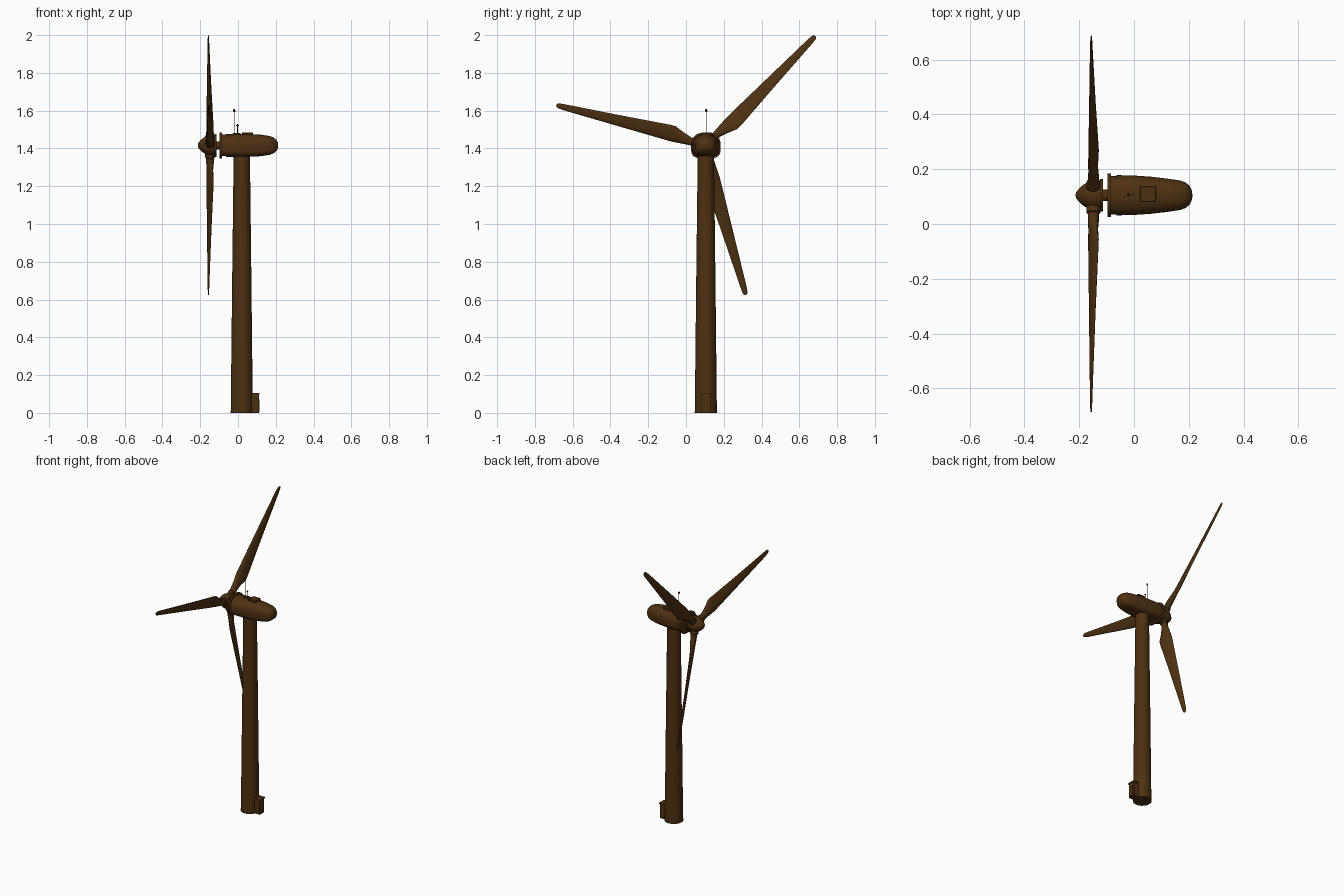
import bpy, bmesh, math
from mathutils import Vector, Matrix

if "Cube" in bpy.data.objects:
    bpy.data.objects.remove(bpy.data.objects["Cube"])

CY, HZ, TX = 0.105, 1.416, 0.02        # rotor axis y, rotor axis z, tower axis x
brown = bpy.data.materials.new("dark_brown")
brown.diffuse_color = (0.075, 0.030, 0.006, 1)
brown.use_nodes = True
brown.node_tree.nodes["Principled BSDF"].inputs["Base Color"].default_value = brown.diffuse_color


def finish(name, bm, angle=35):
    bmesh.ops.recalc_face_normals(bm, faces=bm.faces)
    me = bpy.data.meshes.new(name)
    bm.to_mesh(me)
    bm.free()
    ob = bpy.data.objects.new(name, me)
    bpy.context.collection.objects.link(ob)
    me.materials.append(brown)
    bpy.ops.object.select_all(action='DESELECT')
    ob.select_set(True)
    bpy.context.view_layer.objects.active = ob
    bpy.ops.object.shade_smooth_by_angle(angle=math.radians(angle))
    return ob


def loft(name, rings, angle=35):
    """Skin a list of equal-length closed rings and cap the ends."""
    bm = bmesh.new()
    vs = [[bm.verts.new(p) for p in r] for r in rings]
    n = len(vs[0])
    for a, b in zip(vs, vs[1:]):
        for i in range(n):
            j = (i + 1) % n
            bm.faces.new((a[i], a[j], b[j], b[i]))
    bm.faces.new(vs[0])
    bm.faces.new(vs[-1])
    return finish(name, bm, angle)


def turned(name, profile, origin, axis='Z', n=32):
    """Revolve (position, radius) pairs about an axis through origin."""
    d = Vector((0, 0, 1)) if axis == 'Z' else Vector((1, 0, 0)) if axis == 'X' else axis
    rot = d.to_track_quat('Z', 'Y')
    ring = lambda t, r: [Vector(origin) + rot @ Vector((r * math.cos(k * math.tau / n),
                         r * math.sin(k * math.tau / n), t)) for k in range(n)]
    return loft(name, [ring(t, r) for t, r in profile])


def box(name, lo, hi, bevel=0.0):
    bm = bmesh.new()
    lo, hi = Vector(lo), Vector(hi)
    bmesh.ops.create_cube(bm, size=1, matrix=Matrix.Translation((lo + hi) / 2)
                          @ Matrix.Diagonal((*(hi - lo), 1)))
    if bevel:
        bmesh.ops.bevel(bm, geom=bm.edges[:], offset=bevel, segments=1, affect='EDGES')
    return finish(name, bm, 30)


def shell(name, stations):
    """Loft of domed-top, squarer-bottom sections: (x, half width, half height)."""
    rings = []
    for x, w, h in stations:
        ring = []
        for k in range(40):
            c, s = math.cos(k * math.tau / 40), math.sin(k * math.tau / 40)
            e = 2 / (2.3 if s >= 0 else 3.6)
            ring.append((x, CY + w * math.copysign(abs(c) ** e, c),
                         HZ + h * math.copysign(abs(s) ** e, s)))
        rings.append(ring)
    return loft(name, rings)


# Tower with base flange
turned("tower", [(0, 0.0585), (0.7, 0.051), (1.38, 0.043)], (TX, CY, 0))
turned("tower_base_flange", [(0, 0.060), (0.007, 0.060)], (TX, CY, 0))

# Entrance box with roof and door
box("entrance_box", (0.05, 0.081, 0), (0.111, 0.131, 0.099))
box("entrance_roof", (0.05, 0.078, 0.097), (0.115, 0.134, 0.106))
box("entrance_door", (0.109, 0.090, 0.004), (0.113, 0.122, 0.072))

# Nacelle, with front collar and flange plate
shell("nacelle", [(-0.064, 0.0735, 0.060), (0, 0.072, 0.061), (0.06, 0.068, 0.060),
                  (0.12, 0.061, 0.057), (0.168, 0.054, 0.050), (0.19, 0.046, 0.041),
                  (0.204, 0.033, 0.029), (0.211, 0.018, 0.015), (0.213, 0.006, 0.005)])
shell("nacelle_front_collar", [(-0.085, 0.070, 0.057), (-0.06, 0.070, 0.057)])
shell("nacelle_flange", [(-0.097, 0.079, 0.069), (-0.084, 0.079, 0.069)])

# Roof details
box("roof_hatch", (0.022, 0.081, 1.468), (0.080, 0.139, 1.485), 0.002)
box("sensor_plate", (-0.026, 0.096, 1.470), (0.014, 0.119, 1.481))
turned("antenna_mast", [(1.47, 0.002), (1.60, 0.002)], (-0.02, 0.107, 0), n=8)
turned("antenna_lamp", [(1.593, 0.003), (1.597, 0.006), (1.604, 0.006), (1.608, 0.003)],
       (-0.02, 0.107, 0), n=12)
turned("sensor_post", [(1.47, 0.002), (1.53, 0.002)], (-0.003, 0.107, 0), n=8)
box("sensor_vane", (-0.010, 0.1055, 1.519), (0.005, 0.1085, 1.524))

# Shaft, hub plate and spinner
turned("rotor_shaft", [(-0.13, 0.021), (-0.08, 0.021)], (0, CY, HZ), 'X')
turned("hub_plate", [(-0.125, 0.060), (-0.114, 0.060)], (0, CY, HZ), 'X')
turned("spinner", [(-0.213, 0.003), (-0.211, 0.011), (-0.204, 0.021), (-0.192, 0.033),
                   (-0.178, 0.043), (-0.165, 0.049), (-0.15, 0.051), (-0.12, 0.051)],
       (0, CY, HZ), 'X')

# Blade stations: radius, leading edge (offset, x), trailing edge (offset, x), thickness, taper
BLADE = [(0.03, -0.021, -0.148, 0.021, -0.148, 0.042, 0),
         (0.085, -0.021, -0.150, 0.021, -0.146, 0.042, 0),
         (0.13, -0.024, -0.157, 0.036, -0.139, 0.034, 0.3),
         (0.18, -0.027, -0.163, 0.057, -0.130, 0.026, 0.6),
         (0.21, -0.027, -0.163, 0.057, -0.131, 0.023, 0.6),
         (0.45, -0.022, -0.162, 0.039, -0.141, 0.014, 0.6),
         (0.78, -0.015, -0.159, 0.017, -0.153, 0.007, 0.6),
         (0.808, -0.012, -0.158, 0.014, -0.154, 0.006, 0.5),
         (0.819, -0.006, -0.157, 0.008, -0.155, 0.004, 0.4)]

for i, deg in enumerate((45, 165, 285)):
    a = math.radians(deg)
    out = Vector((0, math.cos(a), math.sin(a)))
    side = Vector((0, math.sin(a), -math.cos(a)))
    hub = Vector((0, CY, HZ))
    rings = []
    for r, lp, lx, tp, tx, th, tap in BLADE:
        le, te = Vector((lp, lx)), Vector((tp, tx))
        nrm = Vector((-(te - le).y, (te - le).x)).normalized()
        ring = []
        for k in range(20):
            t = k * math.tau / 20
            u = (1 - math.cos(t)) / 2
            q = le.lerp(te, u) + nrm * (th / 2 * math.sin(t) * (1 + 0.3 * tap - tap * u))
            ring.append(hub + out * r + side * q.x + Vector((q.y, 0, 0)))
        rings.append(ring)
    loft(f"blade_{i + 1}", rings, 50)
    # Root collar where the blade meets the hub
    turned(f"blade_collar_{i + 1}", [(0.02, 0.026), (0.064, 0.026), (0.068, 0.023)],
           (-0.148, CY, HZ), out, 24)
